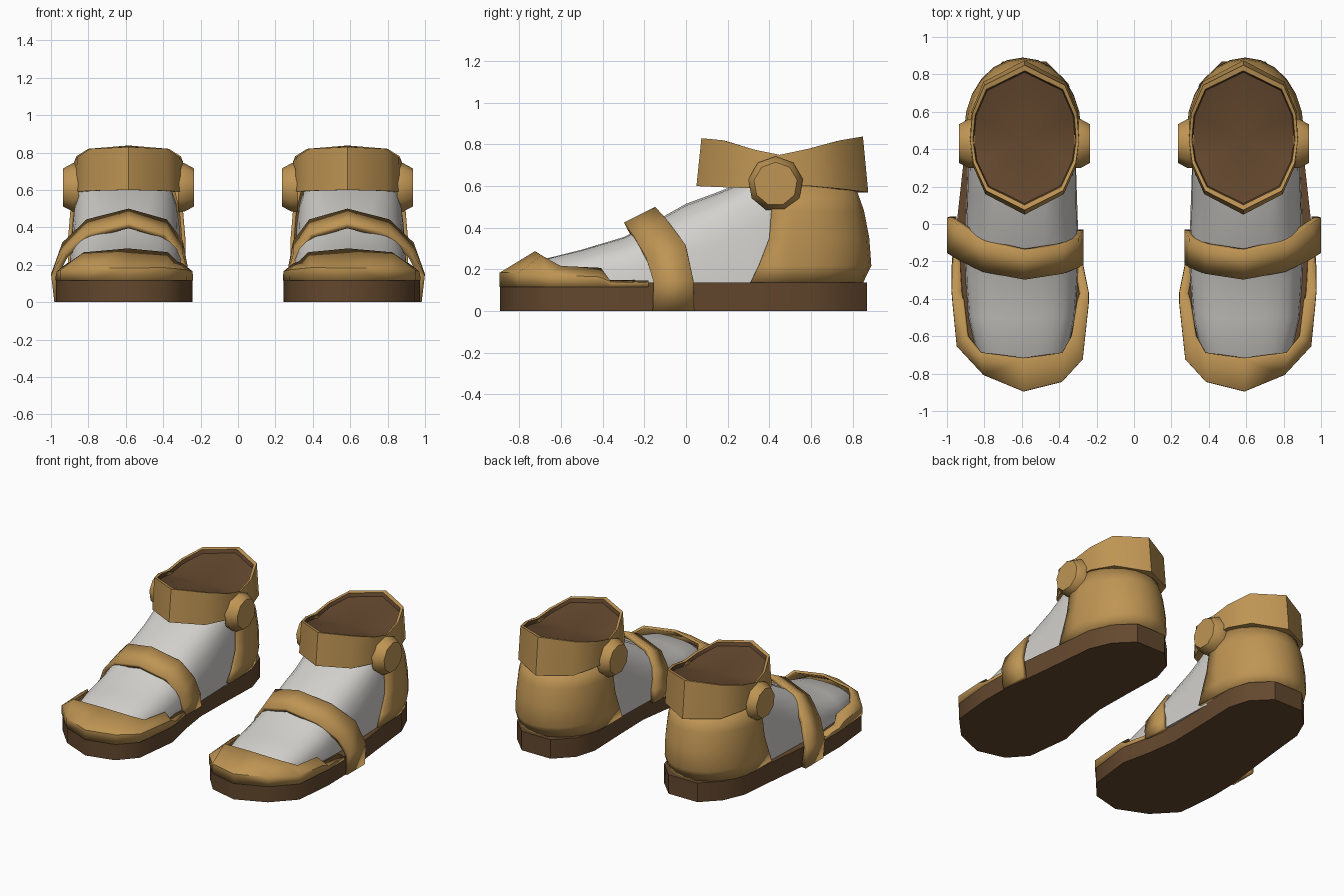
import bpy, bmesh, math

if "Cube" in bpy.data.objects:
    bpy.data.objects.remove(bpy.data.objects["Cube"])

CX = 0.585  # centre line of one shoe; the other is mirrored


def material(name, rgb):
    m = bpy.data.materials.new(name)
    m.diffuse_color = (*rgb, 1)
    m.use_nodes = True
    m.node_tree.nodes["Principled BSDF"].inputs["Base Color"].default_value = m.diffuse_color
    return m


GOLD = material("tan_leather", (0.52, 0.30, 0.088))
BROWN = material("dark_brown", (0.125, 0.064, 0.027))
WHITE = material("off_white", (0.65, 0.635, 0.605))


def loft(name, rows, mats, closed=False, caps=(False, False), thick=0, angle=35, rule=None, hub=None):
    """Skin rows of points, optionally thicken, then mirror to the second shoe."""
    bm = bmesh.new()
    grid = [[bm.verts.new(p) for p in row] for row in rows]
    n = len(grid[0])
    for j in range(len(grid) - 1):
        for i in range(n if closed else n - 1):
            k = (i + 1) % n
            f = bm.faces.new((grid[j][i], grid[j][k], grid[j + 1][k], grid[j + 1][i]))
            f.material_index = rule(j) if rule else 0
    for cap, j in zip(caps, (0, len(grid) - 1)):
        if cap:
            bm.faces.new(grid[j])
    if hub:  # fan closing the last row
        c = bm.verts.new(hub)
        for i in range(n):
            f = bm.faces.new((grid[-1][i], grid[-1][(i + 1) % n], c))
            f.material_index = rule(len(grid)) if rule else 0
    bmesh.ops.recalc_face_normals(bm, faces=bm.faces)
    me = bpy.data.meshes.new(name)
    bm.to_mesh(me)
    bm.free()
    ob = bpy.data.objects.new(name, me)
    bpy.context.collection.objects.link(ob)
    for m in mats:
        me.materials.append(m)
    if thick:
        s = ob.modifiers.new("thickness", 'SOLIDIFY')
        s.thickness, s.offset = thick, 0
    mir = ob.modifiers.new("pair", 'MIRROR')
    mir.use_mirror_merge = False
    bpy.ops.object.select_all(action='DESELECT')
    ob.select_set(True)
    bpy.context.view_layer.objects.active = ob
    bpy.ops.object.shade_smooth_by_angle(angle=math.radians(angle))
    return ob


# Sole: slab with a waisted inner side
outline = [(0.59, -0.893), (0.80, -0.803), (0.945, -0.65), (0.973, -0.36), (0.97, -0.15),
           (0.945, 0.03), (0.915, 0.3), (0.885, 0.6), (0.82, 0.75), (0.70, 0.87),
           (0.47, 0.87), (0.35, 0.75), (0.305, 0.6), (0.315, 0.3), (0.32, 0.03),
           (0.29, -0.18), (0.242, -0.4), (0.28, -0.72), (0.39, -0.843)]
loft("sole", [[(x, y, z) for x, y in outline] for z in (0, 0.137)], [BROWN],
     closed=True, caps=(True, True), angle=42)

# Foot: arched sections from toe to ankle (y, height, half width, roundness)
sections = [(-0.80, 0.18, 0.15, 0.8), (-0.70, 0.245, 0.24, 0.75), (-0.5, 0.295, 0.285, 0.75),
            (-0.3, 0.355, 0.30, 0.72), (-0.15, 0.43, 0.305, 0.7), (0.0, 0.515, 0.30, 0.68),
            (0.15, 0.57, 0.295, 0.58), (0.3, 0.63, 0.29, 0.42), (0.42, 0.66, 0.285, 0.4),
            (0.55, 0.66, 0.265, 0.4), (0.7, 0.62, 0.20, 0.5), (0.78, 0.58, 0.10, 0.5)]


def arch(y, h, w, e):
    row = []
    for i in range(13):
        a = math.pi * i / 12
        c, s = math.cos(a), max(0, math.sin(a))
        row.append((0.6 + math.copysign(w * abs(c) ** e, c), y, 0.125 + (h - 0.125) * s ** e))
    return row


loft("foot", [arch(*s) for s in sections], [WHITE], closed=True, caps=(True, True), angle=50)

# Toe cap: lower edge, shoulder and opening edge (outer x, y, z, opening x, y, z)
cap = [(0.965, -0.18, 0.13, 0.93, -0.18, 0.138), (0.967, -0.36, 0.135, 0.92, -0.37, 0.142),
       (0.962, -0.42, 0.16, 0.91, -0.41, 0.2), (0.94, -0.65, 0.17, 0.89, -0.6, 0.21),
       (0.80, -0.80, 0.18, 0.82, -0.69, 0.26), (0.59, -0.887, 0.18, 0.59, -0.72, 0.28),
       (0.39, -0.837, 0.18, 0.38, -0.69, 0.26), (0.282, -0.72, 0.17, 0.33, -0.6, 0.21),
       (0.25, -0.42, 0.16, 0.30, -0.41, 0.2), (0.25, -0.37, 0.135, 0.29, -0.37, 0.142),
       (0.288, -0.18, 0.13, 0.32, -0.18, 0.138)]
loft("toe_cap", [[(c[0], c[1], 0.115) for c in cap], [c[:3] for c in cap], [c[3:] for c in cap]],
     [GOLD], thick=0.018, angle=45)

# Strap over the instep (x, front y, front z, back y, back z)
strap = [(0.965, -0.16, 0.002, 0.04, 0.002), (0.982, -0.155, 0.14, 0.035, 0.15),
         (0.925, -0.19, 0.25, 0.0, 0.31), (0.80, -0.25, 0.355, -0.09, 0.43),
         (CX, -0.29, 0.41, -0.14, 0.485), (0.39, -0.26, 0.355, -0.11, 0.43),
         (0.31, -0.23, 0.25, -0.07, 0.32), (0.288, -0.215, 0.17, -0.035, 0.2),
         (0.288, -0.21, 0.11, -0.03, 0.11)]
loft("instep_strap", [[(x, yf, zf) for x, yf, zf, yb, zb in strap],
                      [(x, yb, zb) for x, yf, zf, yb, zb in strap]], [GOLD], thick=0.034)


# Heel counter: U-shaped shell (z, front y, back y, half width)
def heel_row(z, yf, yb, w):
    arc = []
    for i in range(13):
        a = math.pi * i / 12
        arc.append((0.595 + w * math.cos(a), 0.5 + (yb - 0.5) * math.sin(a), z))
    return [(0.595 + w, yf, z)] + arc + [(0.595 - w, yf, z)]


loft("heel_counter", [heel_row(*r) for r in [
    (0.138, 0.31, 0.84, 0.295), (0.22, 0.35, 0.88, 0.303), (0.35, 0.40, 0.87, 0.303),
    (0.48, 0.41, 0.845, 0.292), (0.605, 0.40, 0.80, 0.265)]], [GOLD], thick=0.02, angle=50)

# Ankle cuff with sunken brown lining (offset x, y, bottom z, top z), half outline then reflected
half = [(0, 0.05, 0.60, 0.83), (0.21, 0.16, 0.595, 0.82), (0.28, 0.32, 0.59, 0.775),
        (0.297, 0.45, 0.60, 0.75), (0.285, 0.6, 0.60, 0.78), (0.22, 0.76, 0.585, 0.82),
        (0, 0.875, 0.57, 0.838)]
ring = half + [(-p[0], *p[1:]) for p in half[-2:0:-1]]


def cuff_row(sx, sy, height):
    return [(CX + x * sx, 0.45 + (y - 0.45) * sy, height(b, t)) for x, y, b, t in ring]


loft("ankle_cuff", [cuff_row(0.86, 0.82, lambda b, t: b),
                    cuff_row(1, 1, lambda b, t: b),
                    cuff_row(0.98, 0.94, lambda b, t: t),
                    cuff_row(0.93, 0.87, lambda b, t: t - 0.005),
                    cuff_row(0.91, 0.85, lambda b, t: t - 0.03)],
     [GOLD, BROWN], closed=True, rule=lambda j: int(j >= 3), hub=(CX, 0.45, 0.735), angle=50)

# Round studs on both sides of the cuff
for name, x0, x1 in (("outer_stud", 0.85, 0.935), ("inner_stud", 0.32, 0.235)):
    rows = []
    for x, r in ((x0, 0.133), (x0 + (x1 - x0) * 0.4, 0.133), (x1, 0.105)):
        rows.append([(x, 0.43 + r * math.cos(math.tau * (i + 0.25) / 9),
                      0.61 + r * math.sin(math.tau * (i + 0.25) / 9)) for i in range(9)])
    loft(name, rows, [GOLD], closed=True, caps=(True, True), angle=45)
